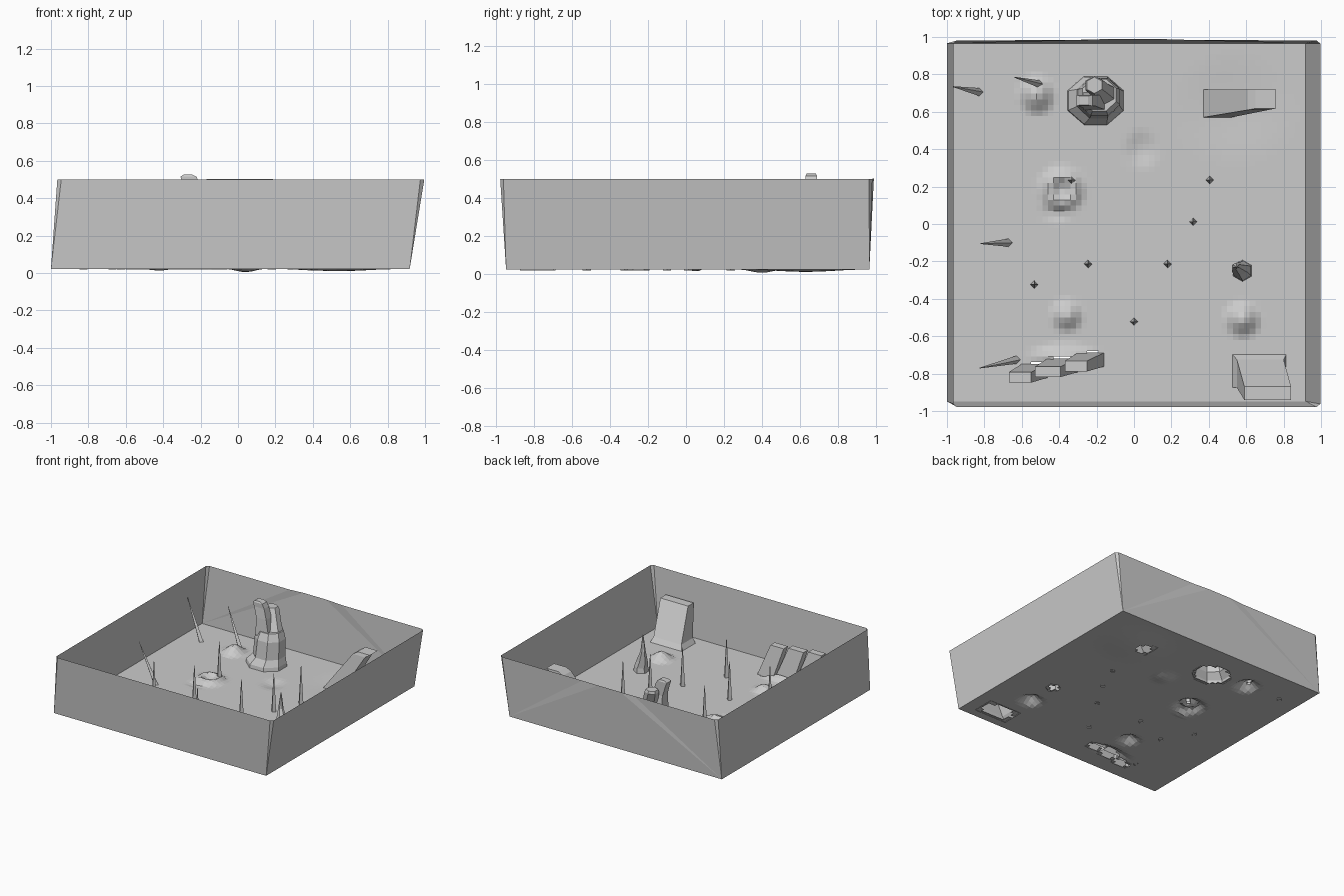
import bpy, bmesh
from math import sin, cos, pi, hypot, sqrt, exp

FLOOR = 0.022
X0, X1, Y0, Y1 = -1.0, 0.918, -0.948, 0.966


def finish(name, bm):
    me = bpy.data.meshes.new(name)
    bm.to_mesh(me)
    bm.free()
    ob = bpy.data.objects.new(name, me)
    bpy.context.collection.objects.link(ob)
    return ob


def loft(name, rings, sides=4, turn=pi / 4):
    """Skin through rings (x, y, z, half width x, half width y); open bottom, capped top."""
    bm = bmesh.new()
    k = 1 / cos(pi / sides) if turn else 1
    loops = []
    for x, y, z, rx, ry in rings:
        loops.append([bm.verts.new((x + rx * k * cos(2 * pi * i / sides + turn),
                                    y + ry * k * sin(2 * pi * i / sides + turn), z))
                      for i in range(sides)])
    for a, b in zip(loops, loops[1:]):
        for i in range(sides):
            j = (i + 1) % sides
            bm.faces.new((a[i], a[j], b[j], b[i]))
    bm.faces.new(loops[-1])
    return finish(name, bm)


# Floor height: mounds and dips (x, y, radius x, radius y, height)
bumps = [(-0.52, 0.69, 0.11, 0.12, 0.06), (-0.36, -0.49, 0.10, 0.10, 0.05),
         (0.58, -0.51, 0.11, 0.11, 0.06), (-0.37, -0.71, 0.22, 0.08, 0.04),
         (0.04, 0.40, 0.11, 0.12, -0.017), (0.53, 0.63, 0.36, 0.32, -0.012),
         (-0.42, 0.06, 0.10, 0.06, -0.012)]


def height(x, y):
    z = FLOOR
    for bx, by, rx, ry, h in bumps:
        d = hypot((x - bx) / rx, (y - by) / ry)
        if d < 1:
            z += h * (1 + cos(pi * d)) / 2
    ring = hypot(x + 0.385, y - 0.185)
    if ring < 0.14:
        z += 0.035 * exp(-((ring - 0.07) / 0.035) ** 2)
    return z


# Openings below the hollow features (x, y, half x, half y)
holes = [(-0.205, 0.66, 0.14, 0.12), (0.44, 0.635, 0.06, 0.06), (0.67, -0.79, 0.13, 0.08),
         (-0.23, -0.725, 0.07, 0.035), (-0.38, -0.755, 0.08, 0.035),
         (-0.53, -0.785, 0.07, 0.035), (0.575, -0.25, 0.035, 0.035)]

# Floor
bm = bmesh.new()
N = 64
grid = [[None] * (N + 1) for _ in range(N + 1)]
for i in range(N + 1):
    for j in range(N + 1):
        x, y = X0 + (X1 - X0) * i / N, Y0 + (Y1 - Y0) * j / N
        grid[i][j] = bm.verts.new((x, y, height(x, y)))
for i in range(N):
    for j in range(N):
        q = (grid[i][j], grid[i + 1][j], grid[i + 1][j + 1], grid[i][j + 1])
        cx = sum(v.co.x for v in q) / 4
        cy = sum(v.co.y for v in q) / 4
        if not any(hypot((cx - a) / c, (cy - b) / d) < 1 for a, b, c, d in holes):
            bm.faces.new(q)
finish("floor", bm)

# Walls: single leaning sheets with a thin triangular sliver at each corner
bm = bmesh.new()
corners = [bm.verts.new((x, y, FLOOR)) for x, y in ((X0, Y0), (X1, Y0), (X1, Y1), (X0, Y1))]
tops = [[(-0.945, -0.979, 0.5), (0.975, -0.979, 0.5)],
        [(0.996, -0.962, 0.5), (0.996, 0.965, 0.5)],
        [(0.975, 0.982, 0.5), (0.25, 0.983, 0.5), (0.1, 0.990, 0.503),
         (-0.1, 0.990, 0.503), (-0.22, 0.983, 0.5), (-0.945, 0.982, 0.5)],
        [(-0.966, 0.965, 0.5), (-0.966, -0.962, 0.5)]]
tops = [[bm.verts.new(p) for p in row] for row in tops]
for i, row in enumerate(tops):
    a, b = corners[i], corners[(i + 1) % 4]
    if len(row) == 2:
        bm.faces.new((a, b, row[1], row[0]))
    else:
        for p, q in zip(row[:3], row[1:4]):
            bm.faces.new((a, q, p))
        bm.faces.new((a, b, row[3]))
        for p, q in zip(row[3:], row[4:]):
            bm.faces.new((b, q, p))
    bm.faces.new((b, tops[(i + 1) % 4][0], row[-1]))
finish("walls", bm)

# Upright and leaning spikes
upright = [(-0.333, 0.235), (0.405, 0.235), (0.315, 0.012), (-0.245, -0.213),
           (0.18, -0.213), (-0.533, -0.323), (0.0, -0.523)]
leaning = [(-0.825, 0.705, -0.145, 0.03), (-0.495, 0.745, -0.145, 0.04),
           (-0.67, -0.10, -0.15, -0.005), (-0.625, -0.725, -0.2, -0.045)]
for n, (x, y, dx, dy) in enumerate([(x, y, 0, 0) for x, y in upright] + leaning):
    loft(f"spike_{n + 1}", [(x, y, FLOOR - 0.004, 0.022, 0.022),
                            (x + dx, y + dy, 0.33, 0.002, 0.002)], 4, 0)

# Broad thorn with a faceted foot
loft("thorn", [(0.58, -0.25, 0.018, 0.05, 0.05), (0.58, -0.25, 0.06, 0.045, 0.045),
               (0.565, -0.24, 0.11, 0.04, 0.03), (0.545, -0.225, 0.2, 0.018, 0.015),
               (0.55, -0.23, 0.33, 0.003, 0.003)], 6, pi / 6)

# Tower: flared octagonal foot, body, pillar and curved blade
loft("tower_body", [(-0.205, 0.66, 0.018, 0.15, 0.13), (-0.205, 0.66, 0.05, 0.145, 0.125),
                    (-0.19, 0.675, 0.10, 0.115, 0.11), (-0.185, 0.68, 0.24, 0.11, 0.10),
                    (-0.185, 0.69, 0.30, 0.09, 0.085)], 8, pi / 8)
loft("tower_pillar", [(-0.155, 0.69, 0.26, 0.065, 0.06), (-0.18, 0.715, 0.36, 0.05, 0.045),
                      (-0.21, 0.74, 0.44, 0.048, 0.045), (-0.212, 0.742, 0.462, 0.04, 0.038)], 6, pi / 6)
loft("tower_blade", [(-0.21, 0.66, 0.26, 0.06, 0.05), (-0.225, 0.655, 0.40, 0.045, 0.035),
                     (-0.25, 0.66, 0.48, 0.045, 0.03), (-0.265, 0.66, 0.515, 0.043, 0.03),
                     (-0.268, 0.66, 0.527, 0.022, 0.024)])

# Leaning beam at the back right
loft("leaning_beam", [(0.445, 0.645, 0.014, 0.075, 0.075), (0.665, 0.665, 0.34, 0.055, 0.055),
                      (0.705, 0.668, 0.365, 0.055, 0.05)])

# Slab leaning against the front wall
loft("leaning_slab", [(0.67, -0.785, 0.018, 0.145, 0.09), (0.675, -0.80, 0.06, 0.125, 0.075),
                      (0.715, -0.905, 0.31, 0.125, 0.036)])

# Stepped wall of three leaning blocks
for n, (x, y, half) in enumerate([(-0.23, -0.725, 0.07), (-0.38, -0.755, 0.08), (-0.53, -0.785, 0.07)]):
    loft(f"stepped_wall_{n + 1}", [(x, y, 0.018, half, 0.037),
                                   (x - 0.08, y - 0.035, 0.27, half * 0.85, 0.028)])
